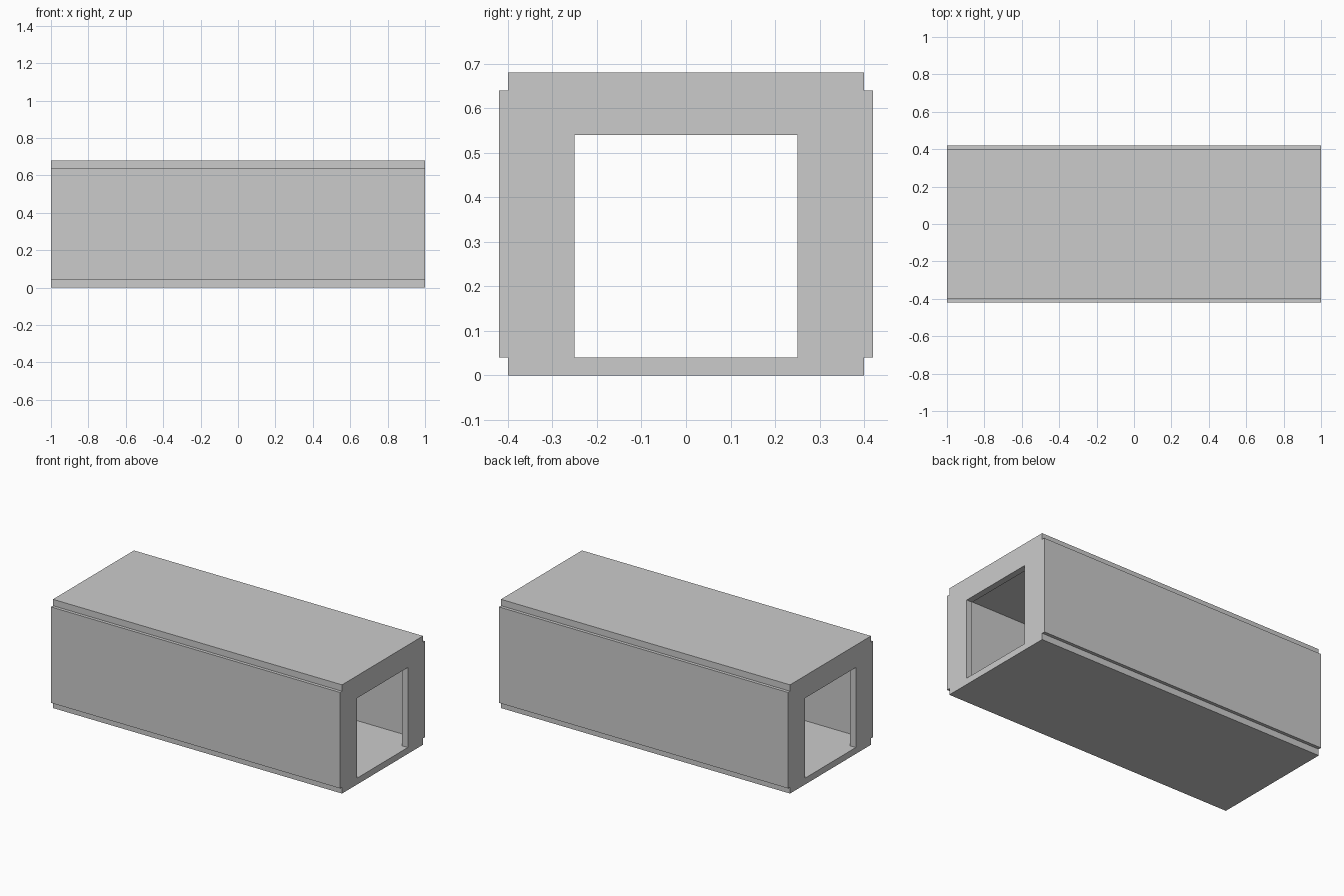
import bpy
import bmesh

if "Cube" in bpy.data.objects:
    bpy.data.objects.remove(bpy.data.objects["Cube"])

T = 0.04            # panel thickness
L = 2.0             # overall length
H = 0.68            # overall height


def add_object(name, bm):
    bmesh.ops.recalc_face_normals(bm, faces=bm.faces)
    mesh = bpy.data.meshes.new(name)
    bm.to_mesh(mesh)
    bm.free()
    obj = bpy.data.objects.new(name, mesh)
    bpy.context.collection.objects.link(obj)
    return obj


def extrude_x(name, profile, x0, x1):
    """Extrude a closed (y, z) outline from x0 to x1."""
    bm = bmesh.new()
    face = bm.faces.new([bm.verts.new((x0, y, z)) for y, z in profile])
    result = bmesh.ops.extrude_face_region(bm, geom=[face])
    verts = [v for v in result["geom"] if isinstance(v, bmesh.types.BMVert)]
    bmesh.ops.translate(bm, verts=verts, vec=(x1 - x0, 0, 0))
    return add_object(name, bm)


def slab(name, y0, y1, z0, z1):
    return extrude_x(name, [(y0, z0), (y1, z0), (y1, z1), (y0, z1)], -L / 2, L / 2)


# Floor and roof slabs
slab("floor", -0.40, 0.40, 0, T)
slab("roof", -0.40, 0.40, H - T, H)

# Side walls, standing slightly proud of the slabs
slab("front_wall", -0.42, -0.38, T, H - T)
slab("back_wall", 0.38, 0.42, T, H - T)

# End walls with a doorway down to the floor
doorway = [(-0.38, T), (-0.25, T), (-0.25, 0.54), (0.25, 0.54),
           (0.25, T), (0.38, T), (0.38, H - T), (-0.38, H - T)]
extrude_x("left_end_wall", doorway, -L / 2, -L / 2 + T)
extrude_x("right_end_wall", doorway, L / 2 - T, L / 2)
